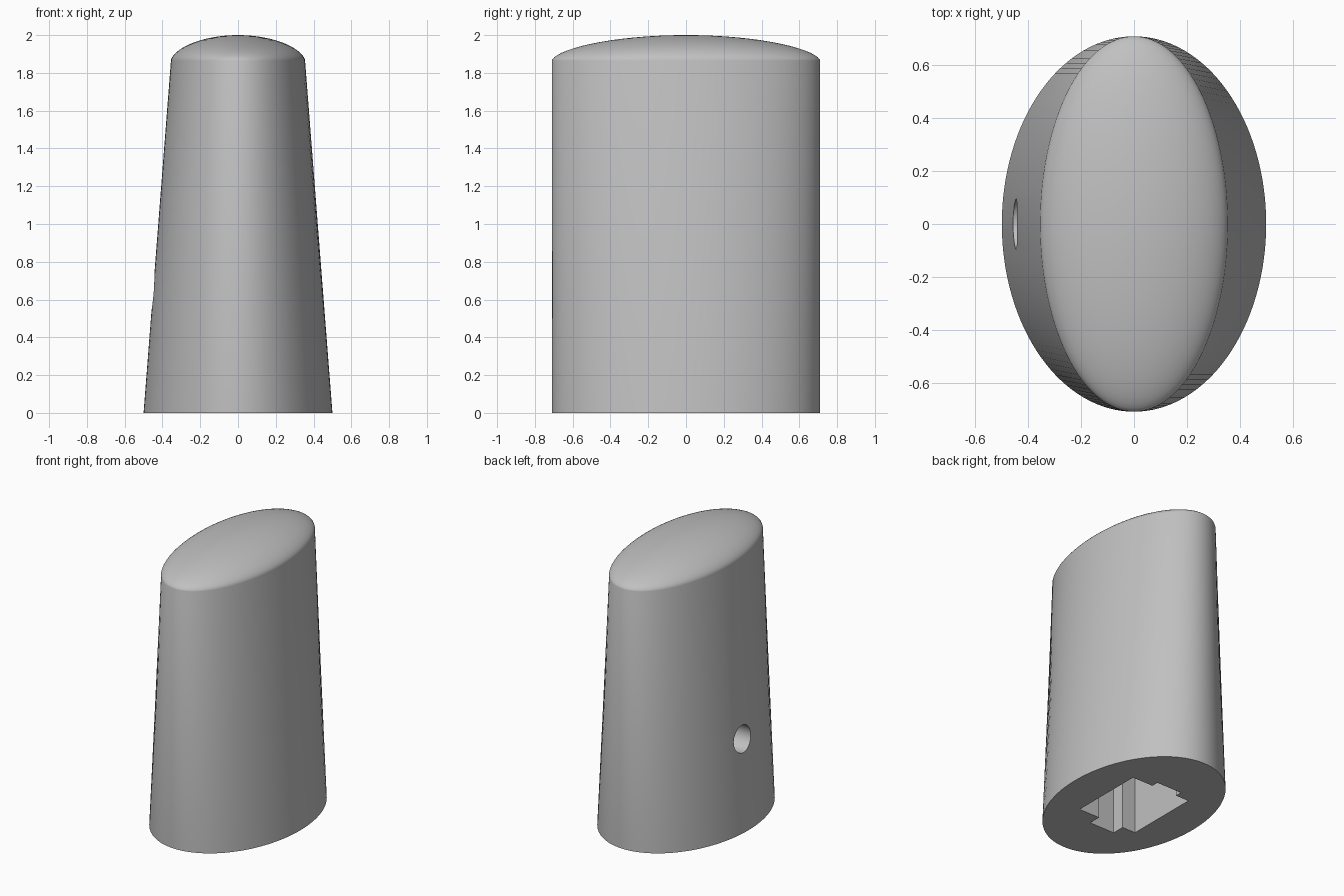
import bpy, bmesh, math

if "Cube" in bpy.data.objects:
    bpy.data.objects.remove(bpy.data.objects["Cube"], do_unlink=True)

grey = bpy.data.materials.new("plain_grey")
grey.use_nodes = True
colour = (0.53, 0.53, 0.53, 1)
grey.diffuse_color = colour
grey.node_tree.nodes["Principled BSDF"].inputs["Base Color"].default_value = colour

SEGMENTS = 128
DOME_RINGS = 16
BASE_X, TOP_X, HALF_Y = 0.5, 0.355, 0.71
SHOULDER, HEIGHT = 1.865, 2.0


def make_object(name, bm):
    bmesh.ops.recalc_face_normals(bm, faces=bm.faces[:])
    mesh = bpy.data.meshes.new(name)
    bm.to_mesh(mesh)
    bm.free()
    mesh.materials.append(grey)
    obj = bpy.data.objects.new(name, mesh)
    bpy.context.collection.objects.link(obj)
    return obj


def loft(name, rings):
    """Skin a stack of equal-sized point rings and cap both ends."""
    bm = bmesh.new()
    loops = [[bm.verts.new(p) for p in ring] for ring in rings]
    for low, high in zip(loops, loops[1:]):
        for i in range(len(low)):
            j = (i + 1) % len(low)
            bm.faces.new((low[i], low[j], high[j], high[i]))
    bm.faces.new(loops[0][::-1])
    bm.faces.new(loops[-1])
    return make_object(name, bm)


def ellipse(rx, ry, z):
    angles = [2 * math.pi * i / SEGMENTS for i in range(SEGMENTS)]
    return [(rx * math.cos(a), ry * math.sin(a), z) for a in angles]


def cut(target, cutter):
    cutter.hide_render = True
    mod = target.modifiers.new("cut", "BOOLEAN")
    mod.operation = "DIFFERENCE"
    mod.solver = "EXACT"
    mod.object = cutter
    bpy.context.view_layer.objects.active = target
    bpy.ops.object.modifier_apply(modifier=mod.name)
    bpy.data.objects.remove(cutter, do_unlink=True)


# Tapered oval body with a softly rounded dome
rings = [ellipse(BASE_X, HALF_Y, 0), ellipse(TOP_X, HALF_Y, SHOULDER)]
for k in range(1, DOME_RINGS):
    a = math.pi / 2 * k / DOME_RINGS
    t = math.cos(a)
    z = SHOULDER + (HEIGHT - SHOULDER) * math.sin(a) ** 1.2
    rings.append(ellipse(TOP_X * t, HALF_Y * t, z))
rings.append(ellipse(TOP_X * 0.01, HALF_Y * 0.01, HEIGHT))
body = loft("tapered_body", rings)

# Socket in the underside: a block with a narrower tab at each end
outline = [(-0.235, -0.27), (-0.13, -0.27), (-0.13, -0.36), (0.07, -0.36),
           (0.07, -0.27), (0.235, -0.27), (0.235, 0.27), (0.07, 0.27),
           (0.07, 0.32), (-0.13, 0.32), (-0.13, 0.27), (-0.235, 0.27)]
socket = loft("socket_cutter", [[(x, y, z) for x, y in outline] for z in (-0.2, 1.0)])
cut(body, socket)

# Round screw hole from the right side into the socket
hole_angles = [2 * math.pi * i / 48 for i in range(48)]
hole = loft("hole_cutter", [[(x, 0.095 * math.cos(a), 0.64 + 0.095 * math.sin(a))
                             for a in hole_angles] for x in (-0.7, -0.15)])
cut(body, hole)

# Smooth shading with crisp rims
bpy.ops.object.select_all(action="DESELECT")
body.select_set(True)
bpy.context.view_layer.objects.active = body
bpy.ops.object.shade_smooth_by_angle(angle=math.radians(30))
